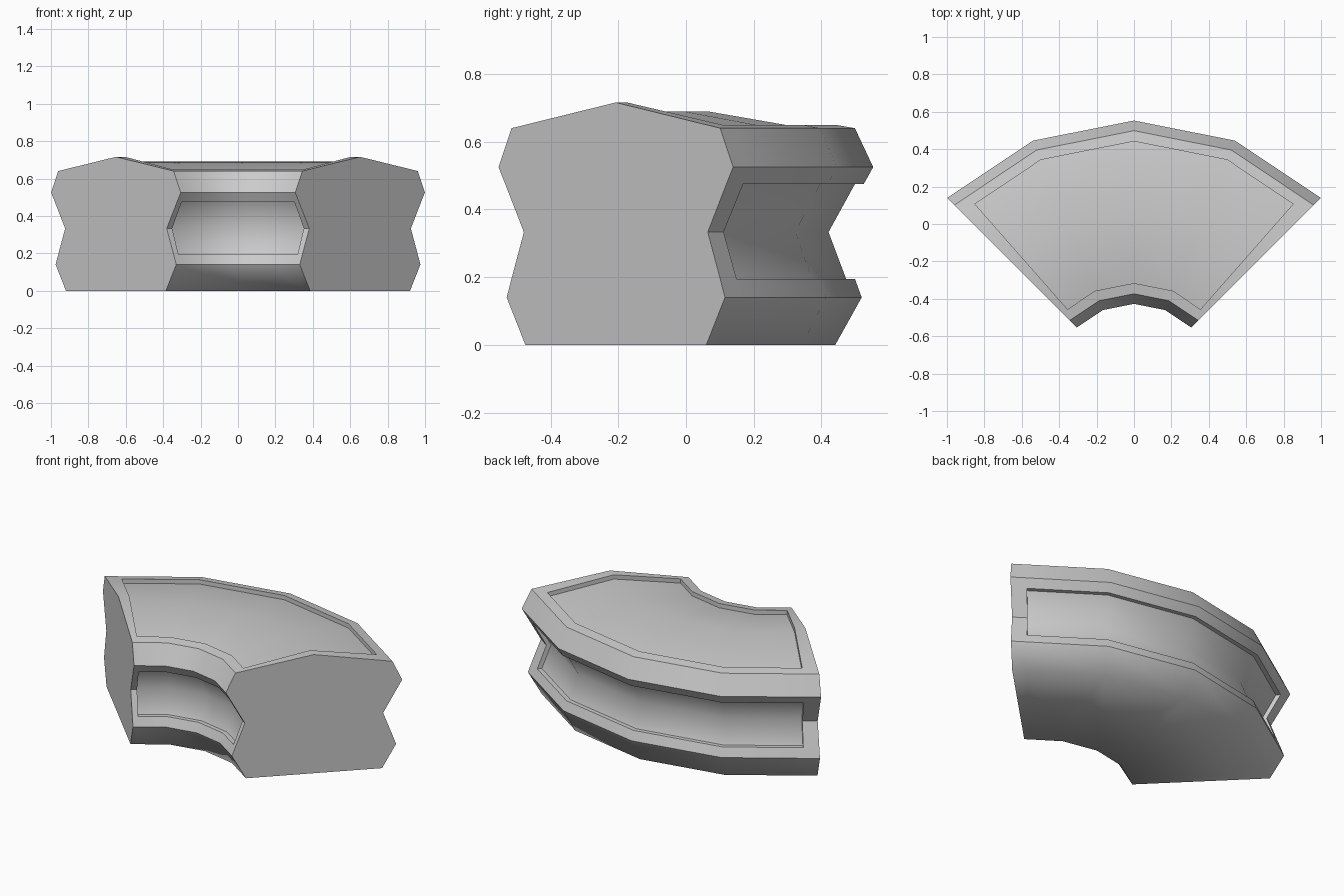
import bpy, bmesh, math
from mathutils import Vector

cube = bpy.data.objects.get("Cube")
if cube:
    bpy.data.objects.remove(cube, do_unlink=True)

MID = 0.923          # radius of the section's centre line
ARC_CENTRE_Y = -0.86
DEPTH = 0.026        # depth of the recessed panels

# Half cross-section: offset from the centre line, height
half = [(0.378, 0), (0.456, 0.14), (0.436, 0.195), (0.384, 0.333),
        (0.462, 0.475), (0.49, 0.525), (0.436, 0.64), (0.379, 0.65)]
section = [(MID + w, z) for w, z in half] + [(MID, 0.716)]
section += [(MID - w, z) for w, z in reversed(half)]
count = len(section)


def ring(degrees):
    a = math.radians(degrees)
    return [Vector((r * math.sin(a), r * math.cos(a), z)) for r, z in section]


# Stations along the arc, with a narrow border at each end
rings = [ring(-45 + 22.5 * i) for i in range(5)]
first = [a.lerp(b, 0.165) for a, b in zip(rings[0], rings[1])]
last = [a.lerp(b, 0.165) for a, b in zip(rings[4], rings[3])]
rings = [rings[0], first] + rings[1:4] + [last, rings[4]]

bm = bmesh.new()
verts = [[bm.verts.new(p) for p in loop] for loop in rings]

# Swept skin, collecting the cells that become recessed panels
panels = {"outer": [], "top": [], "inner": []}
cells = {2: "outer", 3: "outer", 7: "top", 8: "top", 12: "inner", 13: "inner"}
for s in range(len(verts) - 1):
    for i in range(count):
        j = (i + 1) % count
        f = bm.faces.new((verts[s][i], verts[s][j], verts[s + 1][j], verts[s + 1][i]))
        if 0 < s < len(verts) - 2 and i in cells:
            panels[cells[i]].append(f)

# Flat end caps
bm.faces.new(verts[0])
bm.faces.new(list(reversed(verts[-1])))
bmesh.ops.recalc_face_normals(bm, faces=bm.faces[:])

# Sink the panels: downward on top, radially on both sides
floors = set()
for side, faces in panels.items():
    made = bmesh.ops.extrude_face_region(bm, geom=faces)["geom"]
    old = [f for f in faces if f.is_valid]
    if old:
        bmesh.ops.delete(bm, geom=old, context='FACES')
    for g in made:
        if isinstance(g, bmesh.types.BMFace):
            floors.add(g)
        elif isinstance(g, bmesh.types.BMVert):
            radial = Vector((g.co.x, g.co.y, 0)).normalized()
            if side == "top":
                g.co.z -= DEPTH
            else:
                g.co += radial * (-DEPTH if side == "outer" else DEPTH)
bmesh.ops.recalc_face_normals(bm, faces=bm.faces[:])

# Smooth floors and underside, crisp edges elsewhere
for f in bm.faces:
    f.smooth = True
for e in bm.edges:
    in_floor = all(f in floors for f in e.link_faces)
    under = (all(v.co.z < 0.01 for v in e.verts)
             and all(len(f.verts) == 4 for f in e.link_faces))
    if not in_floor and not under and e.calc_face_angle(0) > math.radians(30):
        e.smooth = False

bmesh.ops.translate(bm, verts=bm.verts[:], vec=(0, ARC_CENTRE_Y, 0))
mesh = bpy.data.meshes.new("curved_block")
bm.to_mesh(mesh)
bm.free()
block = bpy.data.objects.new("curved_block", mesh)
bpy.context.collection.objects.link(block)

# Plain grey
grey = bpy.data.materials.new("light_grey")
grey.use_nodes = True
colour = (0.6, 0.6, 0.6, 1)
grey.diffuse_color = colour
for node in grey.node_tree.nodes:
    if node.type == 'BSDF_PRINCIPLED':
        node.inputs["Base Color"].default_value = colour
mesh.materials.append(grey)
